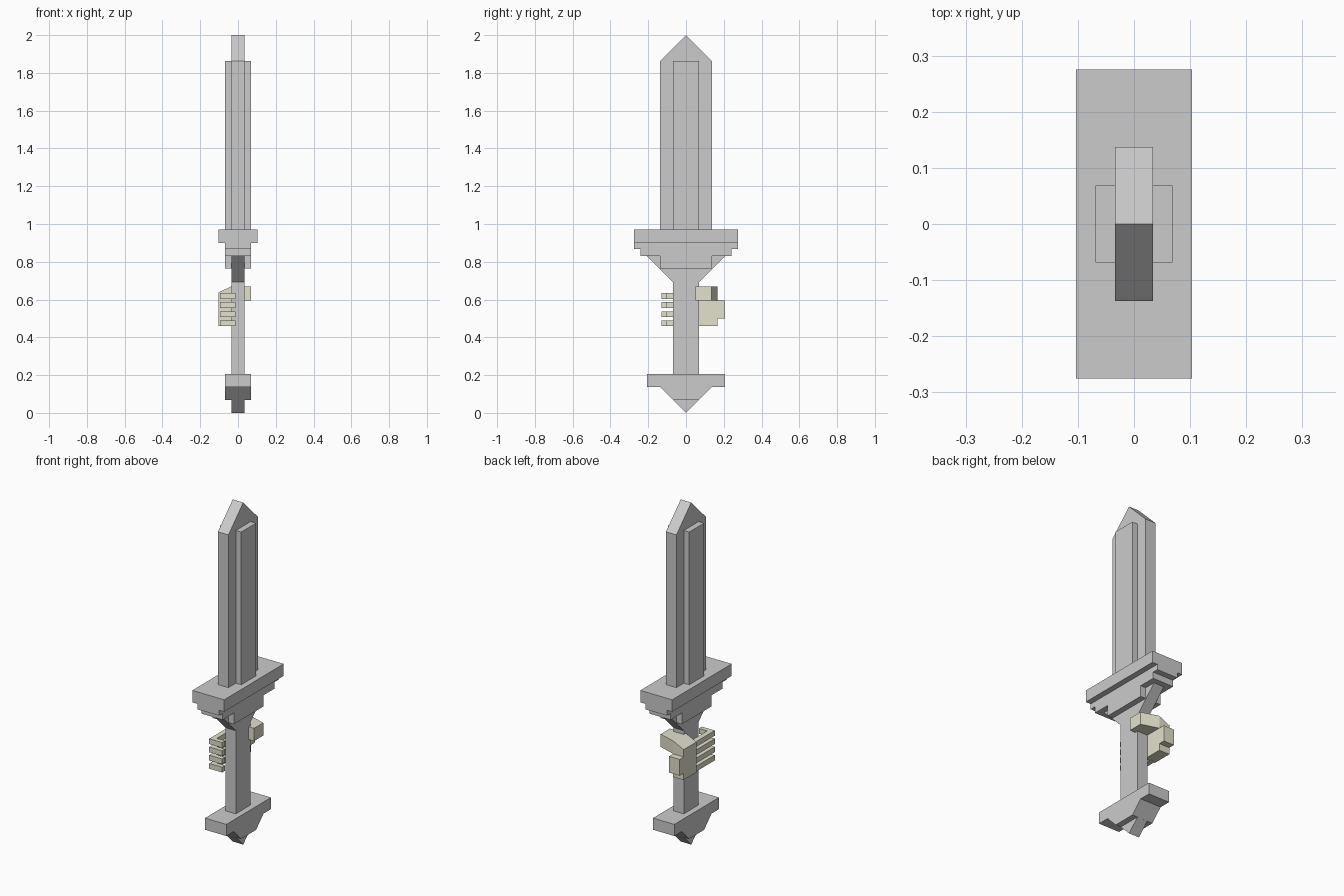
import bpy

if "Cube" in bpy.data.objects:
    bpy.data.objects.remove(bpy.data.objects["Cube"])

hand_mat = bpy.data.materials.new("pale_khaki")
hand_mat.diffuse_color = (0.77, 0.75, 0.60, 1)
hand_mat.use_nodes = True
hand_mat.node_tree.nodes["Principled BSDF"].inputs["Base Color"].default_value = hand_mat.diffuse_color


def prism(name, profile, axis, lo, hi, mat=None):
    """Extrude a 2D profile along x (profile y,z), y (profile x,z) or z (profile x,y)."""
    place = {
        'x': lambda a, b, d: (d, a, b),
        'y': lambda a, b, d: (a, d, b),
        'z': lambda a, b, d: (a, b, d),
    }[axis]
    n = len(profile)
    verts = [place(a, b, d) for d in (lo, hi) for a, b in profile]
    area = sum(profile[i - 1][0] * profile[i][1] - profile[i][0] * profile[i - 1][1]
               for i in range(n))
    faces = [list(range(n))[::-1], list(range(n, 2 * n))]
    faces += [[i, (i + 1) % n, n + (i + 1) % n, n + i] for i in range(n)]
    if (area < 0) != (axis == 'y'):
        faces = [f[::-1] for f in faces]
    mesh = bpy.data.meshes.new(name)
    mesh.from_pydata(verts, [], faces)
    obj = bpy.data.objects.new(name, mesh)
    bpy.context.collection.objects.link(obj)
    if mat:
        mesh.materials.append(mat)
    return obj


def symmetric(name, half, width):
    """Mirror a half profile (y,z), listed bottom to top, and extrude it across x."""
    left = [(-y, z) for y, z in reversed(half) if y > 0]
    return prism(name, half + left, 'x', -width, width)


# Blade with pointed tip, and raised central ridge
symmetric("blade", [(0.137, 0.96), (0.137, 1.863), (0, 2.0)], 0.034)
symmetric("blade_ridge", [(0.069, 0.96), (0.069, 1.863)], 0.069)

# Crossguard: wide top plate over a stepped underside
symmetric("guard_plate", [(0.275, 0.90), (0.275, 0.97)], 0.103)
symmetric("guard_steps", [(0.137, 0.765), (0.137, 0.83), (0.24, 0.83),
                          (0.24, 0.868), (0.275, 0.868), (0.275, 0.90)], 0.069)

# Grip flaring into the guard
symmetric("grip", [(0.069, 0.20), (0.069, 0.692), (0.206, 0.83)], 0.034)

# Pommel block with a narrower pointed end
symmetric("pommel", [(0.069, 0.069), (0.137, 0.138), (0.206, 0.138), (0.206, 0.206)], 0.069)
symmetric("pommel_point", [(0, 0), (0.137, 0.138)], 0.034)

# Hand: palm with sloping top, heel block behind it
prism("palm", [(-0.103, 0.46), (-0.034, 0.46), (-0.034, 0.67), (-0.103, 0.638)],
      'y', 0.05, 0.168, hand_mat)
prism("palm_heel", [(0.168, 0.50), (0.206, 0.50), (0.206, 0.595), (0.168, 0.595)],
      'x', -0.103, -0.034, hand_mat)

# Thumb wrapping behind the grip
prism("thumb", [(-0.034, 0.168), (-0.034, 0.069), (0.034, 0.069), (0.034, 0.05),
                (0.069, 0.05), (0.069, 0.135)], 'z', 0.595, 0.67, hand_mat)

# Four fingers curling around the front of the grip
for i in range(4):
    z = 0.459 + 0.048 * i
    prism(f"finger_{i + 1}", [(-0.095, 0.06), (-0.095, -0.13), (-0.012, -0.13),
                              (-0.012, -0.103), (-0.065, -0.103), (-0.065, 0.06)],
          'z', z, z + 0.031, hand_mat)
